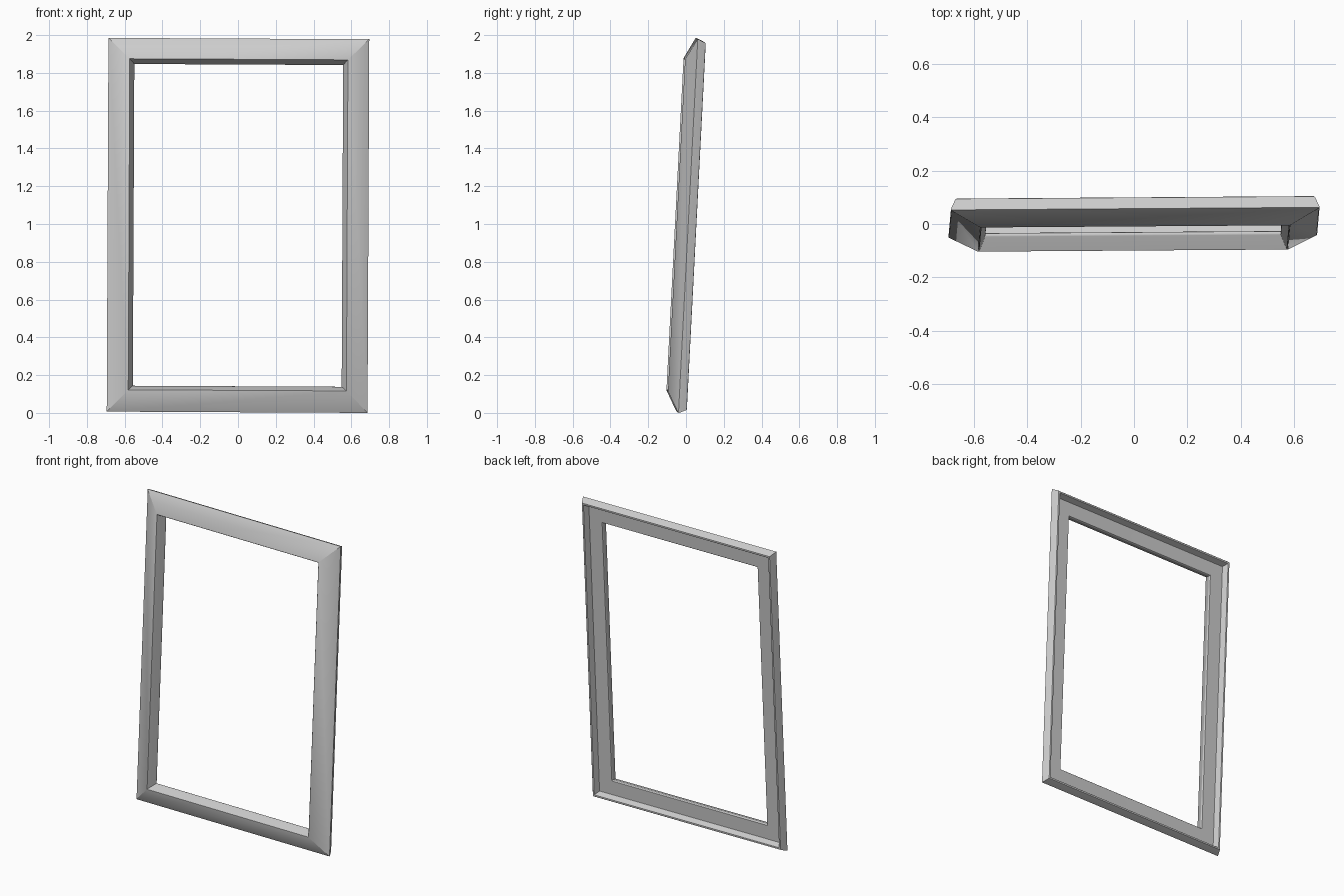
import bpy, bmesh, math
from mathutils import Vector, Euler

cube = bpy.data.objects.get("Cube")
if cube:
    bpy.data.objects.remove(cube)

HALF_W, HALF_H = 0.692, 0.992

# Moulding section: (inset from the outer edge, depth)
SECTION = [(0, 0.006), (0.115, -0.056), (0.14, 0.004), (0.136, 0.014),
           (0.045, 0.014), (0.032, 0.05), (0.02, 0.05)]


def soften(points, size=0.005, steps=2):
    """Round every corner of a closed section."""
    pts = [Vector(p) for p in points]
    out = []
    for i, p in enumerate(pts):
        prev, nxt = pts[i - 1], pts[(i + 1) % len(pts)]
        r = min(size, (prev - p).length * 0.4, (nxt - p).length * 0.4)
        a = p + (prev - p).normalized() * r
        b = p + (nxt - p).normalized() * r
        for k in range(steps + 1):
            t = k / steps
            out.append(a * (1 - t) ** 2 + p * 2 * t * (1 - t) + b * t * t)
    return out


def make_material(name, color):
    mat = bpy.data.materials.new(name)
    mat.use_nodes = True
    mat.diffuse_color = color
    mat.node_tree.nodes["Principled BSDF"].inputs["Base Color"].default_value = color
    return mat


# Sweep the section around the four mitred corners
bm = bmesh.new()
section = soften(SECTION)
rings = []
for sx, sz in ((-1, -1), (1, -1), (1, 1), (-1, 1)):
    rings.append([bm.verts.new((sx * (HALF_W - u), d, sz * (HALF_H - u)))
                  for u, d in section])
for i, ring in enumerate(rings):
    other = rings[(i + 1) % len(rings)]
    for j in range(len(section)):
        k = (j + 1) % len(section)
        bm.faces.new((ring[j], other[j], other[k], ring[k]))
bmesh.ops.recalc_face_normals(bm, faces=bm.faces)

# Lean the frame back, with a slight twist, and rest it on the ground
lean = Euler((-0.0515, 0.005, 0.007)).to_matrix()
bmesh.ops.rotate(bm, verts=bm.verts, cent=(0, 0, 0), matrix=lean)
low = min(v.co.z for v in bm.verts)
bmesh.ops.translate(bm, verts=bm.verts, vec=(0, 0, -low))

mesh = bpy.data.meshes.new("picture_frame")
bm.to_mesh(mesh)
bm.free()
frame = bpy.data.objects.new("picture_frame", mesh)
bpy.context.collection.objects.link(frame)
mesh.materials.append(make_material("light_grey", (0.6, 0.6, 0.6, 1)))

# Smooth the rounded edges while the mitres stay crisp
bpy.ops.object.select_all(action='DESELECT')
frame.select_set(True)
bpy.context.view_layer.objects.active = frame
bpy.ops.object.shade_smooth_by_angle(angle=math.radians(35))
weighted = frame.modifiers.new("weighted_normals", 'WEIGHTED_NORMAL')
weighted.keep_sharp = True
